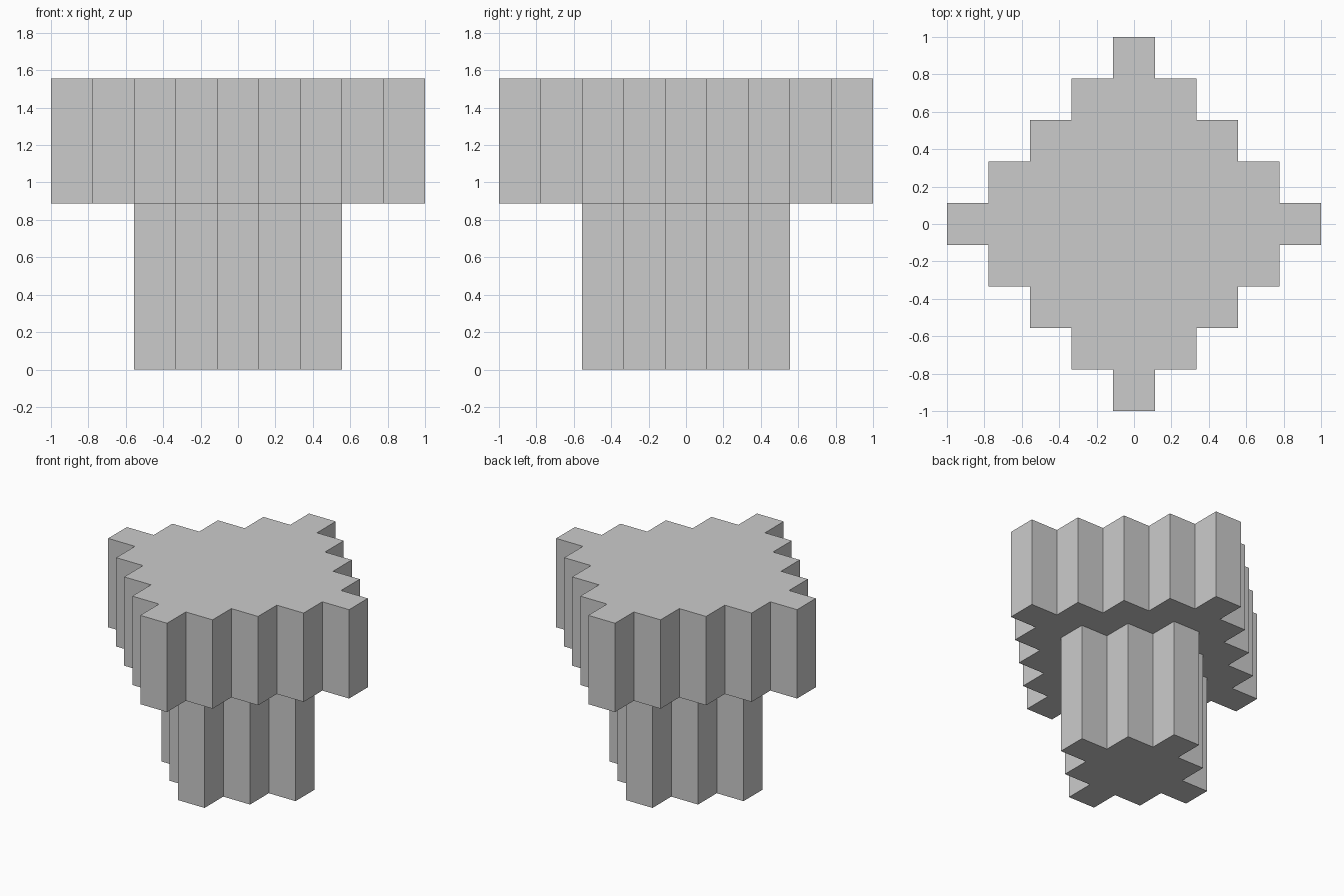
import bpy, bmesh, math

if "Cube" in bpy.data.objects:
    bpy.data.objects.remove(bpy.data.objects["Cube"])

U = 2 / 9  # cell size: the cap is nine cells across


def diamond(radius):
    return {(i, j) for i in range(-radius, radius + 1)
            for j in range(-radius, radius + 1) if abs(i) + abs(j) <= radius}


def stepped_prism(name, cells, z0, z1, open_bottom=(), open_top=()):
    """Prism over grid cells; faces hidden by a joined part are left out."""
    bm = bmesh.new()

    def face(points):
        bm.faces.new([bm.verts.new((x * U, y * U, z * U)) for x, y, z in points])

    for i, j in sorted(cells):
        ring = [(i - .5, j - .5), (i + .5, j - .5), (i + .5, j + .5), (i - .5, j + .5)]
        if (i, j) not in open_top:
            face([(x, y, z1) for x, y in ring])
        if (i, j) not in open_bottom:
            face([(x, y, z0) for x, y in reversed(ring)])
        for k, (di, dj) in enumerate([(0, -1), (1, 0), (0, 1), (-1, 0)]):
            if (i + di, j + dj) not in cells:
                a, b = ring[k], ring[(k + 1) % 4]
                face([(*a, z0), (*b, z0), (*b, z1), (*a, z1)])

    # Weld the cells and merge coplanar faces
    bmesh.ops.remove_doubles(bm, verts=bm.verts[:], dist=1e-4)
    bmesh.ops.dissolve_limit(bm, angle_limit=math.radians(1),
                             verts=bm.verts[:], edges=bm.edges[:])
    mesh = bpy.data.meshes.new(name)
    bm.to_mesh(mesh)
    bm.free()
    obj = bpy.data.objects.new(name, mesh)
    bpy.context.collection.objects.link(obj)
    return obj


stem_cells = diamond(2)
# Narrow stem below, wide cap above
stepped_prism("stem", stem_cells, 0, 4, open_top=stem_cells)
stepped_prism("cap", diamond(4), 4, 7, open_bottom=stem_cells)
